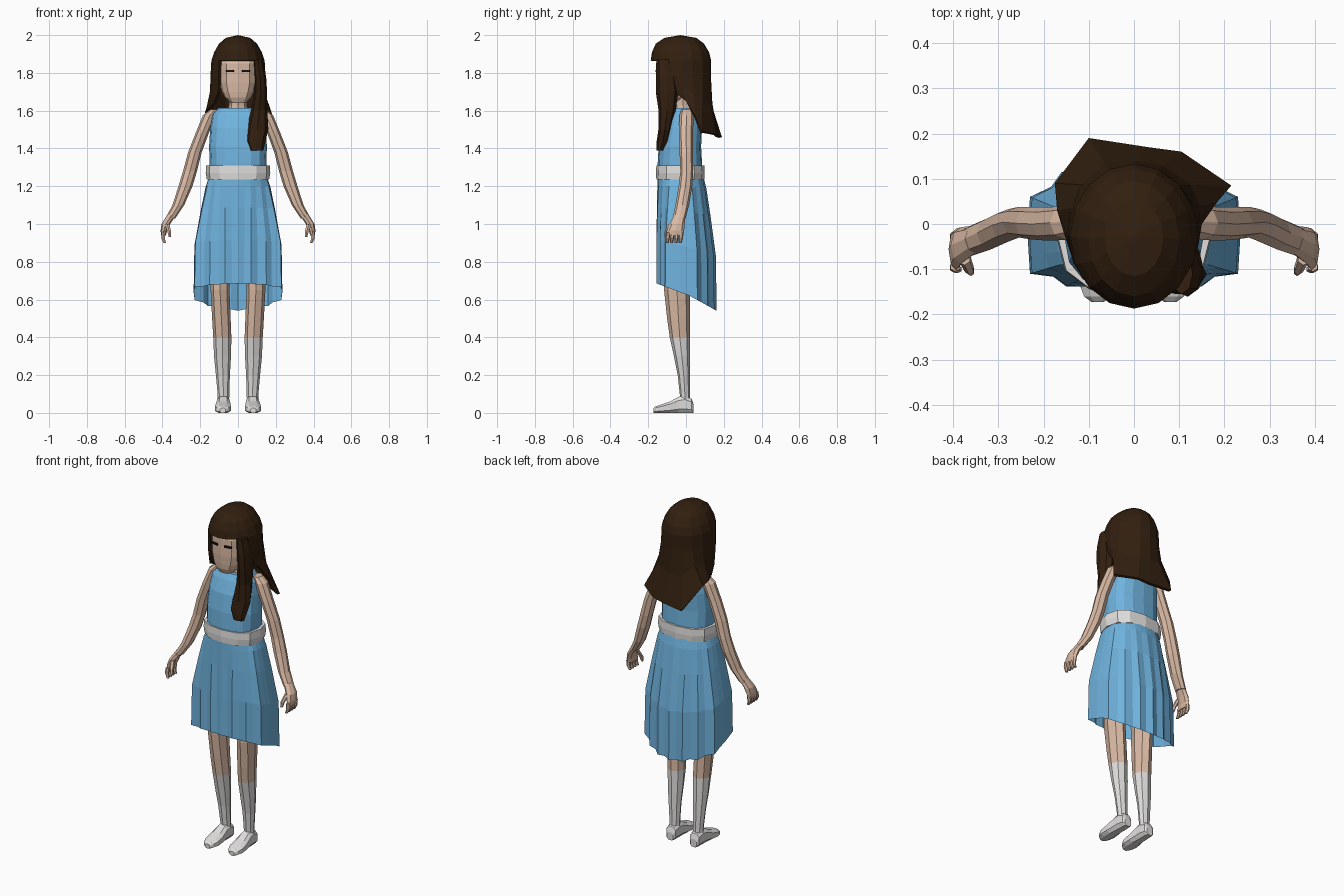
import bpy, bmesh, math
from mathutils import Vector

if "Cube" in bpy.data.objects:
    bpy.data.objects.remove(bpy.data.objects["Cube"])


def mat(name, r, g, b):
    m = bpy.data.materials.new(name)
    m.diffuse_color = (r, g, b, 1)
    m.use_nodes = True
    m.node_tree.nodes["Principled BSDF"].inputs["Base Color"].default_value = m.diffuse_color
    return m


SKIN = mat("skin", .70, .49, .37)
BLUE = mat("dress_blue", .16, .45, .73)
WHITE = mat("white", .74, .73, .72)
HAIR = mat("dark_brown", .032, .014, .005)
BLACK = mat("eye_black", .006, .005, .005)


def make(name, verts, faces, *mats):
    bm = bmesh.new()
    vs = [bm.verts.new(v) for v in verts]
    for f in faces:
        bm.faces.new([vs[i] for i in f])
    bmesh.ops.recalc_face_normals(bm, faces=bm.faces)
    top = max(bm.faces, key=lambda f: f.calc_center_median().z)
    if top.normal.z < -.3:
        bmesh.ops.reverse_faces(bm, faces=bm.faces)
    me = bpy.data.meshes.new(name)
    bm.to_mesh(me)
    bm.free()
    for m in mats:
        me.materials.append(m)
    ob = bpy.data.objects.new(name, me)
    bpy.context.collection.objects.link(ob)
    return ob


def loft(name, rings, *mats, caps=True):
    n = len(rings[0])
    faces = [(r * n + i, r * n + (i + 1) % n, (r + 1) * n + (i + 1) % n, (r + 1) * n + i)
             for r in range(len(rings) - 1) for i in range(n)]
    if caps:
        faces += [tuple(range(n)), tuple(range((len(rings) - 1) * n, len(rings) * n))]
    return make(name, [p for r in rings for p in r], faces, *mats)


def power(v, e):
    return math.copysign(abs(v) ** e, v) if abs(v) > 1e-6 else 0


def ring(z, cx, cy, rx, ry, n=8, e=1.0):
    # horizontal superellipse starting at the front
    return [Vector((cx + rx * power(math.sin(2 * math.pi * i / n), e),
                    cy - ry * power(math.cos(2 * math.pi * i / n), e), z)) for i in range(n)]


def column(name, rows, *mats, s=1, n=8, e=1.0):
    return loft(name, [ring(z, s * cx, cy, rx, ry, n, e) for z, cx, cy, rx, ry in rows], *mats)


# bodice and belt: z, half width, front y, back y
bodice = [(1.24, .148, -.148, .088), (1.32, .15, -.15, .085), (1.41, .153, -.145, .08),
          (1.51, .147, -.128, .085), (1.58, .137, -.10, .075), (1.615, .105, -.08, .06)]
column("bodice", [(z, 0, (f + b) / 2, w, (b - f) / 2) for z, w, f, b in bodice], BLUE, n=16, e=.8)
column("belt", [(1.235, 0, -.03, .165, .127), (1.27, 0, -.03, .171, .129),
                (1.31, 0, -.03, .168, .127)], WHITE, n=12, e=.8)

# skirt: round waist blended into a wide pleated hem that drops at the back
half = [(0, -.157), (.07, -.157), (.15, -.138), (.23, -.11), (.235, -.03),
        (.23, .06), (.16, .115), (.08, .15), (0, .162)]
outline = half + [(-x, y) for x, y in half[-2:0:-1]]
hem = []
for i, (x, y) in enumerate(outline):
    x2, y2 = outline[(i + 1) % 16]
    mx, my = (x + x2) / 2, (y + y2) / 2
    k = .94 if abs(mx) < .2 else 1
    hem += [(x, y), (mx * k, my * k)]
waist = ring(1.26, 0, -.03, .15, .12, 32, .85)
skirt = []
for u, f in ((0, 0), (.1, .25), (.3, .55), (.6, .95), (1, 1)):
    row = []
    for p, (x, y) in zip(waist, hem):
        zb = .62 - (.37 if y < .02 else .56) * (y - .02)
        row.append(p.lerp(Vector((x, y, 0)), f))
        row[-1].z = 1.26 + (zb - 1.26) * u
    skirt.append(row)
loft("skirt", skirt, BLUE, caps=False)

# head and neck
column("neck", [(1.57, 0, -.01, .06, .055), (1.63, 0, -.015, .048, .048),
                (1.72, 0, -.02, .048, .048)], SKIN)
column("head", [(1.64, 0, -.095, .04, .045), (1.67, 0, -.08, .07, .073), (1.70, 0, -.065, .086, .092),
                (1.75, 0, -.055, .1, .105), (1.85, 0, -.055, .1, .105), (1.92, 0, -.04, .08, .09)],
       SKIN, n=12, e=.7)

# hair: closed cap, with a curtain open at the face and an uneven flared hem
cap = [(1.985, .065, -.115, .055), (1.955, .1, -.16, .095), (1.91, .126, -.18, .122),
       (1.865, .141, -.187, .133), (1.78, .146, -.18, .132)]
ends = [(-.105, -.12, 1.70), (-.13, -.08, 1.64), (-.155, -.02, 1.61), (-.17, .03, 1.60),
        (-.175, .09, 1.59), (-.1, .19, 1.46), (.03, .17, 1.465), (.105, .16, 1.475),
        (.215, .085, 1.49), (.185, .05, 1.57), (.15, 0, 1.65), (.13, -.05, 1.69), (.1, -.12, 1.74)]
grid = [[(-p.x, p.y, p.z) for p in ring(z, 0, (f + b) / 2, w, (b - f) / 2, 16)] for z, w, f, b in cap]
mid, tips = list(grid[-1]), list(grid[-1])
for c, e in enumerate(ends, 2):
    a = Vector(grid[-1][c])
    m = a.lerp(Vector(e), .2)
    m.z = a.z + (e[2] - a.z) * .45
    mid[c], tips[c] = m, e
grid += [mid, tips]
verts = [(0, -.03, 2.0)] + [p for r in grid for p in r]
faces = [(0, 1 + i, 1 + (i + 1) % 16) for i in range(16)]
for r in range(6):
    for i in range(16):
        if r < 3 or 2 <= i < 14:
            a, b = 1 + r * 16 + i, 1 + r * 16 + (i + 1) % 16
            faces.append((a, b, b + 16, a + 16))
hair = make("hair", verts, faces, HAIR)
bm = bmesh.new()
bm.from_mesh(hair.data)
bmesh.ops.delete(bm, geom=[v for v in bm.verts if not v.link_faces], context='VERTS')
bm.to_mesh(hair.data)
bm.free()
thick = hair.modifiers.new("thickness", 'SOLIDIFY')
thick.thickness = .015
thick.offset = -1

# long lock over one shoulder
column("front_lock", [(1.87, .105, -.11, .025, .045), (1.78, .117, -.105, .032, .055),
                      (1.70, .12, -.1, .034, .06), (1.60, .112, -.1, .043, .045),
                      (1.50, .103, -.112, .058, .034), (1.44, .093, -.122, .053, .033),
                      (1.39, .1, -.137, .035, .018)], HAIR)

for s, side in ((1, "left"), (-1, "right")):
    # closed eye plate
    t = math.radians(9) * s
    ax, nx = Vector((math.cos(t), math.sin(t), 0)), Vector((math.sin(t), -math.cos(t), 0))
    c = Vector((s * .043, -.155, 1.81))
    loft(side + "_eye", [[c + ax * a + nx * b + Vector((0, 0, h)) for a, b in
                          ((-.021, -.004), (.021, -.004), (.021, .004), (-.021, .004))]
                         for h in (-.006, .006)], BLACK)
    # arm
    column(side + "_arm", [(1.605, .125, .005, .025, .03), (1.575, .15, .003, .036, .038),
                           (1.48, .19, 0, .035, .037), (1.38, .228, .002, .036, .036),
                           (1.28, .254, .004, .037, .034), (1.2, .278, -.003, .037, .036),
                           (1.1, .316, -.02, .031, .036), (1.03, .358, -.036, .026, .034)], SKIN, s=s)
    # hand, fingers and thumb
    column(side + "_palm", [(1.05, .35, -.033, .024, .03), (1.0, .382, -.047, .023, .04),
                            (.965, .393, -.056, .017, .046), (.94, .394, -.058, .013, .044)], SKIN, s=s)
    for i in range(4):
        y = -.025 - .023 * i
        column(f"{side}_finger_{i + 1}", [(.955, .395, y, .012, .011), (.925, .397, y - .003, .011, .011),
                                          (.9, .388, y - .006, .008, .008)], SKIN, s=s, n=6)
    column(side + "_thumb", [(1.0, .375, -.075, .014, .016), (.96, .364, -.1, .011, .013),
                             (.93, .36, -.106, .007, .009)], SKIN, s=s, n=6)
    # leg, white below the sock line
    leg = column(side + "_leg", [(1.05, .08, -.035, .06, .07), (.65, .095, -.048, .05, .068),
                                 (.5, .088, -.04, .049, .06), (.4, .083, -.033, .048, .053),
                                 (.3, .082, -.022, .045, .042), (.2, .08, -.012, .037, .032),
                                 (.1, .077, -.006, .031, .027), (.04, .077, -.002, .03, .027)],
                 SKIN, WHITE, s=s)
    for f in leg.data.polygons:
        f.material_index = int(f.center.z < .4)
    # shoe, lofted from heel to toe
    shoe = []
    for y, w, h in ((.04, .022, .045), (.03, .032, .075), (-.005, .035, .092), (-.04, .036, .085),
                    (-.085, .042, .06), (-.13, .044, .045), (-.16, .032, .035), (-.172, .015, .025)):
        cx = s * (.077 - .02 * min(y, 0))
        shoe.append([Vector((cx + w * power(math.cos(k * math.pi / 4 + .39), .7), y,
                             h / 2 + h / 2 / .946 * power(math.sin(k * math.pi / 4 + .39), .7)))
                     for k in range(8)])
    loft(side + "_shoe", shoe, WHITE)
